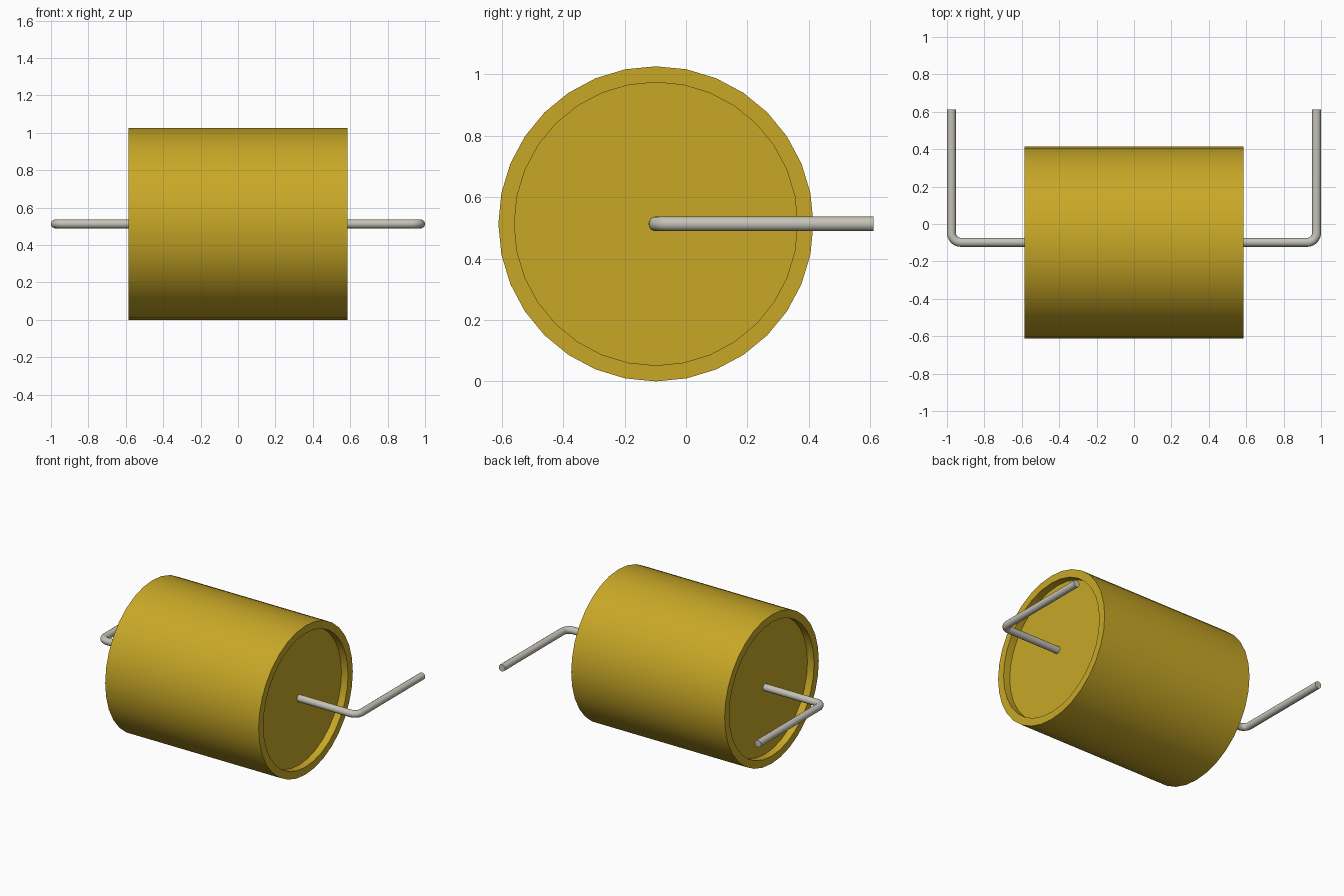
import bpy, bmesh
from math import sin, cos, pi, radians
from mathutils import Matrix, Vector

cube = bpy.data.objects.get("Cube")
if cube:
    bpy.data.objects.remove(cube, do_unlink=True)

AXIS_Y, AXIS_Z = -0.098, 0.513
HALF, RADIUS, RIM, RECESS = 0.585, 0.513, 0.461, 0.05
SIDES = 32
WIRE, REACH, BEND, TIP = 0.024, 0.976, 0.05, 0.611


def material(name, rgb):
    m = bpy.data.materials.new(name)
    m.use_nodes = True
    m.diffuse_color = (*rgb, 1)
    m.node_tree.nodes["Principled BSDF"].inputs["Base Color"].default_value = (*rgb, 1)
    return m


def smooth(obj):
    bpy.ops.object.select_all(action='DESELECT')
    obj.select_set(True)
    bpy.context.view_layer.objects.active = obj
    bpy.ops.object.shade_smooth_by_angle(angle=radians(40))


gold = material("gold film", (0.58, 0.39, 0.02))
metal = material("tinned wire", (0.56, 0.545, 0.47))


# Body: a lathed profile with a recessed disc at each end
def make_body():
    floor = HALF - RECESS
    profile = [(-floor, RIM), (-HALF, RIM), (-HALF, RADIUS),
               (HALF, RADIUS), (HALF, RIM), (floor, RIM)]
    bm = bmesh.new()
    rings = [[bm.verts.new((x, AXIS_Y + r * sin(2 * pi * i / SIDES),
                            AXIS_Z + r * cos(2 * pi * i / SIDES)))
              for i in range(SIDES)] for x, r in profile]
    for a, b in zip(rings, rings[1:]):
        for i in range(SIDES):
            j = (i + 1) % SIDES
            bm.faces.new((a[i], a[j], b[j], b[i]))
    bm.faces.new(rings[0])
    bm.faces.new(rings[-1])
    bmesh.ops.recalc_face_normals(bm, faces=bm.faces)
    mesh = bpy.data.meshes.new("body")
    bm.to_mesh(mesh)
    bm.free()
    mesh.materials.append(gold)
    obj = bpy.data.objects.new("body", mesh)
    bpy.context.collection.objects.link(obj)
    smooth(obj)


# Lead: a round wire leaving the end disc and bending towards the back
def make_lead(name, side):
    path = [(HALF - RECESS - 0.02, AXIS_Y)]
    for k in range(9):
        t = k / 8 * pi / 2
        path.append((REACH - BEND + BEND * sin(t), AXIS_Y + BEND - BEND * cos(t)))
    path.append((REACH, TIP))
    points = [Vector((side * x, y, AXIS_Z)) for x, y in path]
    up = Vector((0, 0, 1))
    count = 16
    bm = bmesh.new()
    rings = []
    for n, p in enumerate(points):
        along = (points[min(n + 1, len(points) - 1)] - points[max(n - 1, 0)]).normalized()
        # Keep the straight runs parallel where they meet the bend
        if n == 1:
            along = Vector((side, 0, 0))
        elif n == len(points) - 2:
            along = Vector((0, 1, 0))
        across = along.cross(up)
        rings.append([bm.verts.new(p + WIRE * (across * cos(2 * pi * i / count)
                                               + up * sin(2 * pi * i / count)))
                      for i in range(count)])
    for a, b in zip(rings, rings[1:]):
        for i in range(count):
            j = (i + 1) % count
            bm.faces.new((a[i], a[j], b[j], b[i]))
    bm.faces.new(rings[0])
    bm.faces.new(rings[-1])
    bmesh.ops.recalc_face_normals(bm, faces=bm.faces)
    mesh = bpy.data.meshes.new(name)
    bm.to_mesh(mesh)
    bm.free()
    mesh.materials.append(metal)
    obj = bpy.data.objects.new(name, mesh)
    bpy.context.collection.objects.link(obj)
    smooth(obj)


make_body()
make_lead("left_lead", 1)
make_lead("right_lead", -1)
